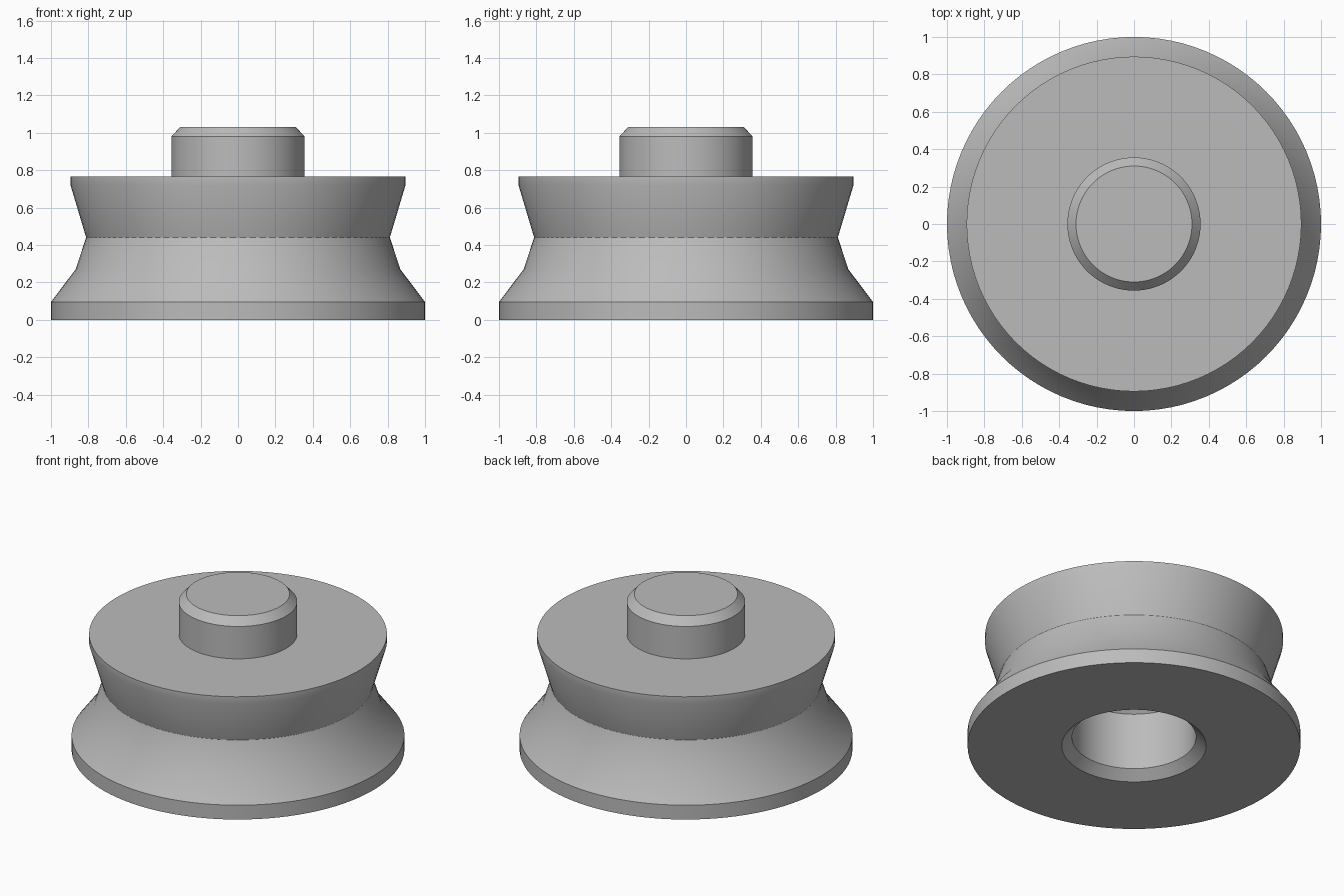
import bpy, bmesh, math

cube = bpy.data.objects.get("Cube")
if cube:
    bpy.data.objects.remove(cube, do_unlink=True)

SEGMENTS = 96

# Plain grey for the whole piece
grey = bpy.data.materials.new("plain_grey")
grey.use_nodes = True
grey.diffuse_color = (0.5, 0.5, 0.5, 1)
grey.node_tree.nodes["Principled BSDF"].inputs["Base Color"].default_value = (0.5, 0.5, 0.5, 1)


def lathe(name, profile):
    """Spin a (radius, height) profile around z; it starts and ends on the axis."""
    bm = bmesh.new()
    verts = [bm.verts.new((r, 0, z)) for r, z in profile]
    edges = [bm.edges.new(pair) for pair in zip(verts, verts[1:])]
    bmesh.ops.spin(bm, geom=verts + edges, cent=(0, 0, 0), axis=(0, 0, 1),
                   angle=math.tau, steps=SEGMENTS, use_merge=True)
    bmesh.ops.remove_doubles(bm, verts=bm.verts, dist=0.0005)
    bmesh.ops.recalc_face_normals(bm, faces=bm.faces)
    mesh = bpy.data.meshes.new(name)
    bm.to_mesh(mesh)
    bm.free()
    mesh.materials.append(grey)
    obj = bpy.data.objects.new(name, mesh)
    bpy.context.collection.objects.link(obj)
    bpy.ops.object.select_all(action="DESELECT")
    obj.select_set(True)
    bpy.context.view_layer.objects.active = obj
    bpy.ops.object.shade_smooth_by_angle(angle=math.radians(30))
    return obj


# Socket underneath, flared base, waisted groove, top disc and chamfered peg
socket = [(0, 0.48), (0.325, 0.48), (0.373, 0.434), (0.373, 0.057), (0.434, 0)]
body = [(1, 0), (1, 0.095), (0.868, 0.27), (0.812, 0.44), (0.895, 0.718), (0.895, 0.765)]
peg = [(0.356, 0.765), (0.356, 0.98), (0.31, 1.03), (0, 1.03)]
lathe("grooved_disc_with_peg", socket + body + peg)
